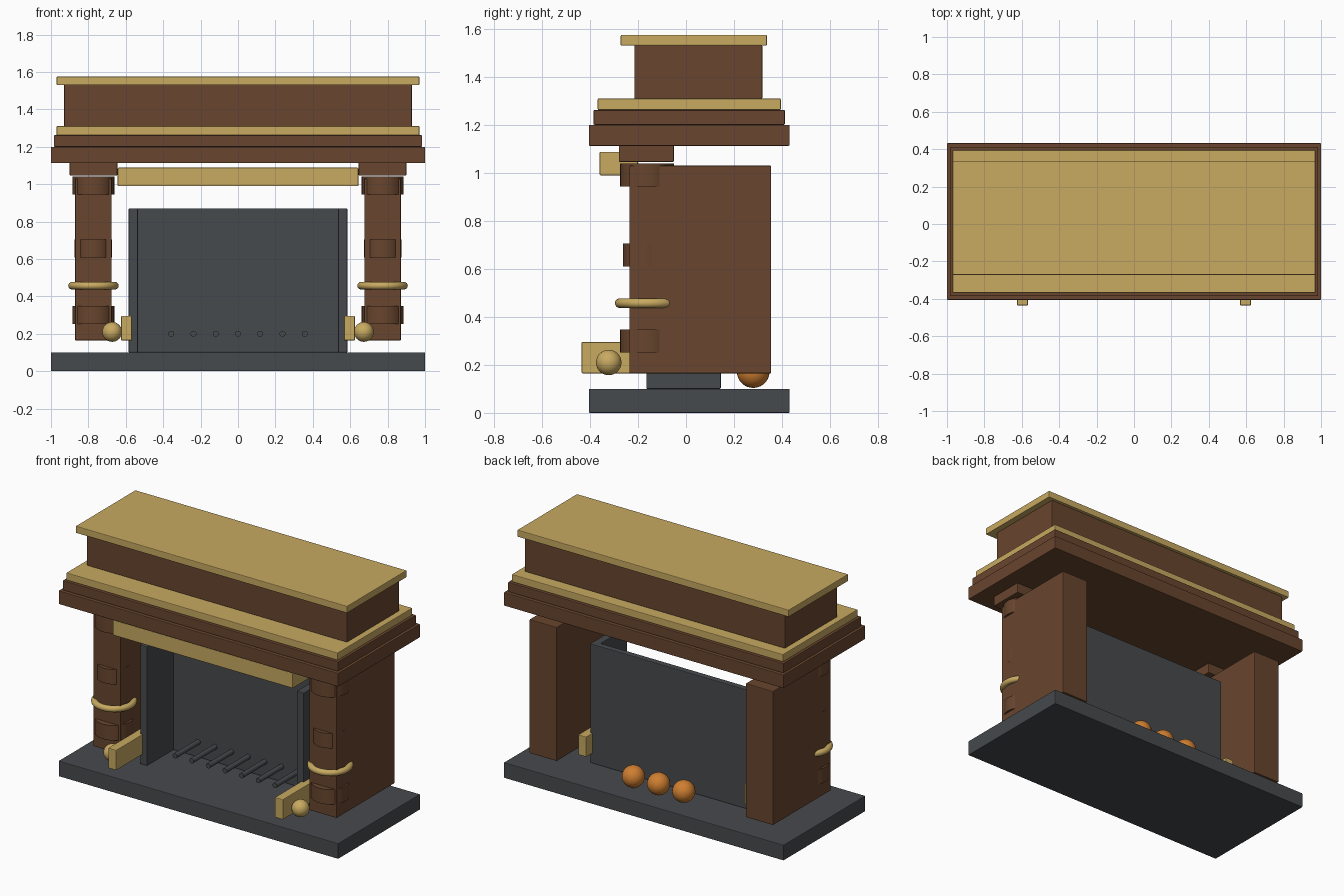
import bpy
from math import radians

cube = bpy.data.objects.get("Cube")
if cube:
    bpy.data.objects.remove(cube, do_unlink=True)


def material(name, rgb):
    m = bpy.data.materials.new(name)
    m.use_nodes = True
    m.diffuse_color = (*rgb, 1)
    m.node_tree.nodes["Principled BSDF"].inputs["Base Color"].default_value = (*rgb, 1)
    return m


wood = material("brown wood", (0.138, 0.06, 0.027))
gold = material("pale gold", (0.58, 0.40, 0.12))
stone = material("dark stone", (0.061, 0.067, 0.074))
orange = material("ember orange", (0.62, 0.21, 0.03))


def finish(name, mat, smooth=False):
    ob = bpy.context.object
    ob.name = ob.data.name = name
    ob.data.materials.append(mat)
    if smooth:
        bpy.ops.object.shade_smooth_by_angle(angle=radians(35))
    return ob


def box(name, mat, x, y, z, bevel=0.004):
    """Box from (min, max) spans, with slightly eased edges."""
    spans = (x, y, z)
    bpy.ops.mesh.primitive_cube_add(size=1, location=[(a + b) / 2 for a, b in spans])
    ob = bpy.context.object
    ob.scale = [b - a for a, b in spans]
    bpy.ops.object.transform_apply(location=False, rotation=False, scale=True)
    mod = ob.modifiers.new("eased edges", "BEVEL")
    mod.width = bevel
    mod.segments = 2
    return finish(name, mat)


def slab(name, mat, half_width, y, z):
    return box(name, mat, (-half_width, half_width), y, z)


def rod(name, mat, loc, radius, depth, rot=(0, 0, 0)):
    bpy.ops.mesh.primitive_cylinder_add(vertices=32, radius=radius, depth=depth,
                                        location=loc, rotation=rot)
    return finish(name, mat, True)


def ball(name, mat, loc, radius):
    bpy.ops.mesh.primitive_uv_sphere_add(segments=32, ring_count=16,
                                         radius=radius, location=loc)
    return finish(name, mat, True)


# Hearth and stacked mantel
slab("hearth", stone, 1.0, (-0.405, 0.432), (0, 0.1))
slab("mantel_lower", wood, 1.0, (-0.405, 0.432), (1.113, 1.2))
slab("mantel_upper", wood, 0.985, (-0.385, 0.412), (1.2, 1.262))
slab("mantel_trim", gold, 0.97, (-0.368, 0.395), (1.262, 1.31))
slab("overmantel", wood, 0.93, (-0.215, 0.318), (1.308, 1.532))
slab("top_trim", gold, 0.97, (-0.272, 0.337), (1.53, 1.575))
slab("lintel", gold, 0.643, (-0.36, -0.2), (0.99, 1.088))

# Firebox
slab("firebox_back", stone, 0.585, (0.105, 0.145), (0.1, 0.87))

# Mirrored side parts
for side, s in (("left", 1), ("right", -1)):
    def span(a, b):
        return tuple(sorted((s * a, s * b)))

    box(f"firebox_wall_{side}", stone, span(0.535, 0.585), (-0.165, 0.145), (0.1, 0.87))
    box(f"pillar_{side}", wood, span(0.676, 0.871), (-0.236, 0.355), (0.165, 1.03))
    box(f"capital_{side}", wood, span(0.645, 0.9), (-0.28, -0.05), (1.046, 1.115))
    for part, z, r in (("bottom", 0.3, 0.112), ("middle", 0.657, 0.1), ("top", 0.992, 0.112)):
        rod(f"pillar_band_{part}_{side}", wood, (s * 0.773, -0.163, z), r, 0.096)
    bpy.ops.mesh.primitive_torus_add(major_segments=48, minor_segments=16,
                                     major_radius=0.115, minor_radius=0.02,
                                     location=(s * 0.773, -0.161, 0.457))
    finish(f"pillar_ring_{side}", gold, True)
    box(f"andiron_{side}", gold, span(0.567, 0.625), (-0.435, 0.21), (0.165, 0.295))
    ball(f"andiron_knob_{side}", gold, (s * 0.673, -0.322, 0.21), 0.053)

# Grate bars
for i in range(7):
    rod(f"grate_bar_{i + 1}", stone, ((i - 3) * 0.119, -0.01, 0.2), 0.016, 0.25,
        (radians(90), 0, 0))

# Embers behind the firebox
for i in (-1, 0, 1):
    ball(f"ember_{i + 2}", orange, (i * 0.18, 0.28, 0.172), 0.068)
